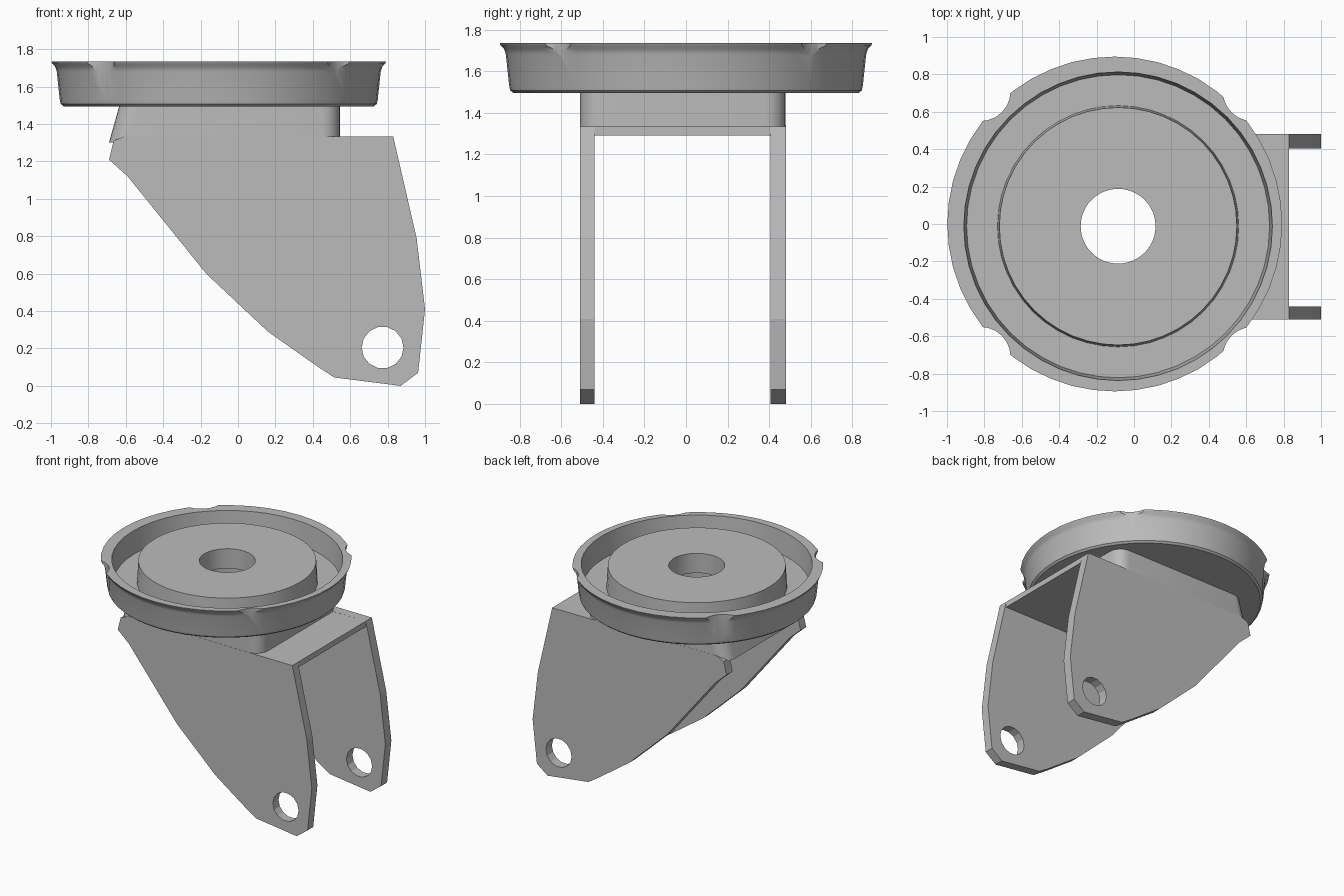
import bpy, bmesh, math
from mathutils import Vector

cube = bpy.data.objects.get("Cube")
if cube:
    bpy.data.objects.remove(cube)

grey = bpy.data.materials.new("steel grey")
grey.use_nodes = True
grey.diffuse_color = (0.5, 0.5, 0.5, 1)
grey.node_tree.nodes["Principled BSDF"].inputs["Base Color"].default_value = (0.5, 0.5, 0.5, 1)

CX, CY = -0.085, -0.012      # swivel axis


def finish(bm, name):
    bmesh.ops.recalc_face_normals(bm, faces=bm.faces)
    mesh = bpy.data.meshes.new(name)
    bm.to_mesh(mesh)
    bm.free()
    mesh.materials.append(grey)
    ob = bpy.data.objects.new(name, mesh)
    bpy.context.collection.objects.link(ob)
    return ob


def loft(name, rings, closed=False):
    """Skin rings of points; cap the ends, or close the loop into a tube."""
    bm = bmesh.new()
    loops = [[bm.verts.new(p) for p in ring] for ring in rings]
    n = len(loops[0])
    pairs = list(zip(loops, loops[1:]))
    if closed:
        pairs.append((loops[-1], loops[0]))
    else:
        bm.faces.new(loops[0])
        bm.faces.new(loops[-1])
    for a, b in pairs:
        for i in range(n):
            j = (i + 1) % n
            bm.faces.new((a[i], a[j], b[j], b[i]))
    return finish(bm, name)


def circle(r, z, cx=CX, cy=CY, n=48):
    return [(cx + r * math.cos(math.tau * i / n), cy + r * math.sin(math.tau * i / n), z)
            for i in range(n)]


def cut(ob, cutter):
    mod = ob.modifiers.new("cut", 'BOOLEAN')
    mod.operation, mod.solver, mod.object = 'DIFFERENCE', 'EXACT', cutter
    cutter.hide_render = True
    bpy.context.view_layer.objects.active = ob
    bpy.ops.object.modifier_apply(modifier=mod.name)


def remove(*obs):
    for ob in obs:
        bpy.data.objects.remove(ob)


def smooth(ob):
    bpy.ops.object.select_all(action='DESELECT')
    ob.select_set(True)
    bpy.context.view_layer.objects.active = ob
    bpy.ops.object.shade_smooth_by_angle(angle=math.radians(30))


# Dish with raised hub: inner rings on the swivel axis, outer wall slightly off it
inner = [(0.25, 1.495), (0.25, 1.57), (0.2, 1.57), (0.2, 1.725), (0.635, 1.725),
         (0.645, 1.56), (0.81, 1.56), (0.825, 1.735)]
outer = [(0.895, 1.735), (0.89, 1.722), (0.875, 1.708), (0.866, 1.68),
         (0.85, 1.53), (0.845, 1.508), (0.83, 1.495)]
dish = loft("dish", [circle(r, z) for r, z in inner]
            + [circle(r, z, -0.103, 0) for r, z in outer], closed=True)

# Four scallops in the rim
for x, y in ((-0.82, 0.71), (-0.82, -0.71), (0.635, 0.71), (0.635, -0.71)):
    scallop = loft("scallop_cutter", [circle(0.16, z, x, y, 24) for z in (1.4, 1.9)])
    cut(dish, scallop)
    remove(scallop)
smooth(dish)


# Collar: rounded block with a sloping rear wall
def rounded_rect(x0, x1, half, r, z):
    pts = []
    for k, (x, y) in enumerate(((x1 - r, half - r), (x0 + r, half - r),
                                (x0 + r, r - half), (x1 - r, r - half))):
        for s in range(7):
            a = math.pi / 2 * (k + s / 6)
            pts.append((x + r * math.cos(a), y - 0.015 + r * math.sin(a), z))
    return pts


collar = loft("collar", [rounded_rect(-0.69, 0.545, 0.494, 0.1, 1.3),
                         rounded_rect(-0.635, 0.545, 0.494, 0.1, 1.496)])

# Top web joining the two fork plates
web = loft("fork_web", [[(x, y, z) for x, y in ((-0.59, -0.5), (0.83, -0.5),
                                                (0.83, 0.47), (-0.59, 0.47))]
                        for z in (1.29, 1.333)])
bore = loft("bore_cutter", [circle(0.25, z) for z in (1.2, 1.6)])
for ob in (collar, web):
    cut(ob, bore)
remove(bore)
smooth(collar)

# Fork plates with axle holes
outline = [(0.83, 1.333), (0.955, 0.79), (1.0, 0.41), (0.963, 0.07), (0.87, 0.0),
           (0.515, 0.045), (0.43, 0.1), (0.16, 0.29), (-0.17, 0.6), (-0.59, 1.12),
           (-0.69, 1.21), (-0.665, 1.31), (-0.6, 1.338)]
for name, y0, y1 in (("front_fork_plate", -0.51, -0.44), ("back_fork_plate", 0.405, 0.48)):
    plate = loft(name, [[(x, y, z) for x, z in outline] for y in (y0, y1)])
    axle = loft("axle_cutter", [[(x, y, z) for x, z, _ in circle(0.112, 0, 0.773, 0.205, 14)]
                                for y in (y0 - 0.1, y1 + 0.1)])
    cut(plate, axle)
    remove(axle)
